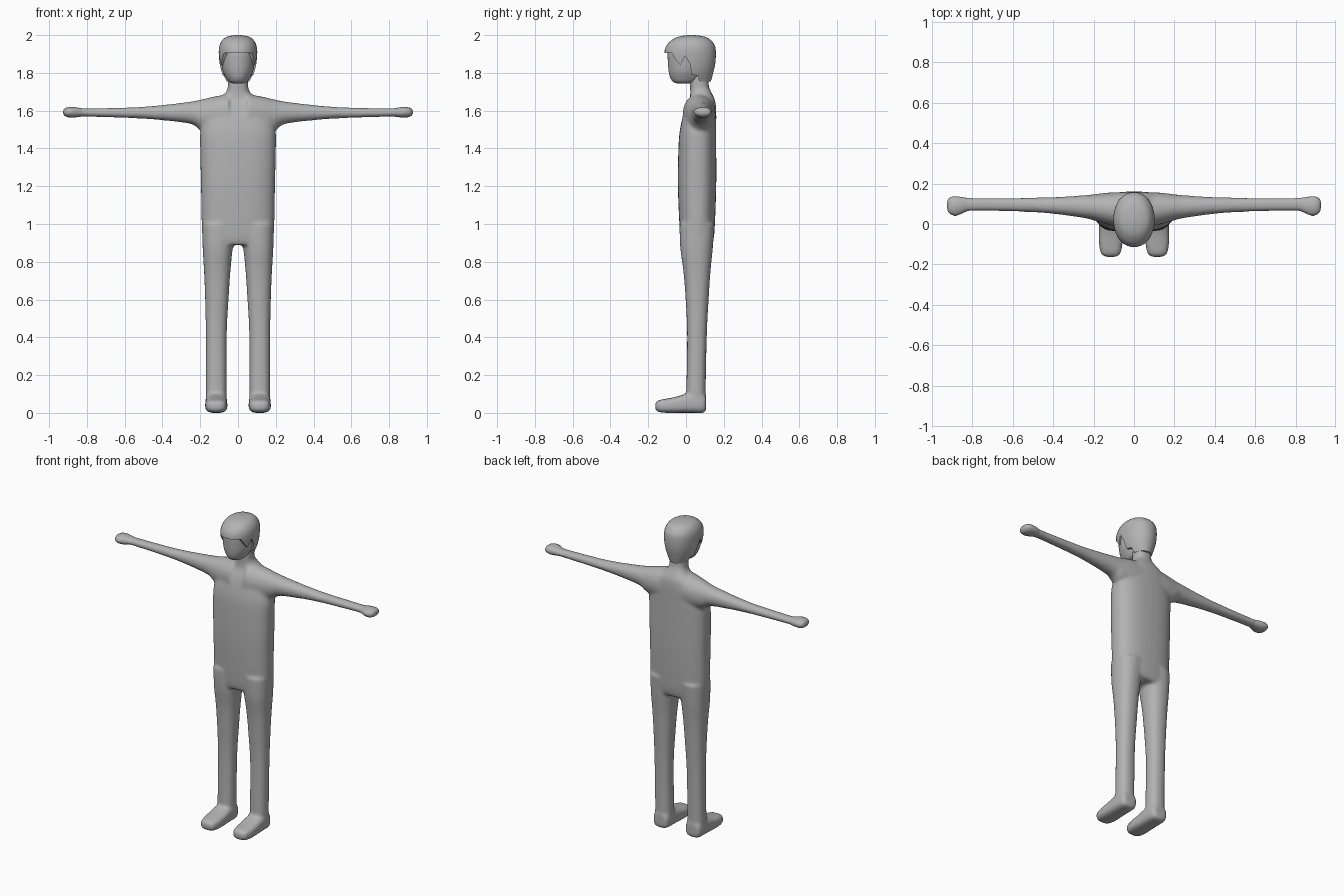
import bpy
import bmesh
import math

if "Cube" in bpy.data.objects:
    bpy.data.objects.remove(bpy.data.objects["Cube"], do_unlink=True)

grey = bpy.data.materials.new("plain grey")
grey.use_nodes = True
grey.diffuse_color = (0.45, 0.45, 0.45, 1)
grey.node_tree.nodes["Principled BSDF"].inputs["Base Color"].default_value = grey.diffuse_color


def refine(sections, steps):
    """Resample the sections along a Catmull-Rom curve."""
    result = []
    last = len(sections) - 1
    for i in range(last):
        quad = [sections[min(max(i + k, 0), last)] for k in (-1, 0, 1, 2)]
        for s in range(steps):
            t = s / steps
            result.append([
                b + t / 2 * (c - a + t * (2 * a - 5 * b + 4 * c - d + t * (3 * (b - c) + d - a)))
                for a, b, c, d in zip(*quad)])
    result.append(list(sections[-1]))
    return result


def power(value, exponent):
    return math.copysign(abs(value) ** exponent, value)


def loft(bm, axis, sections, roundness=2.0, side=1, sides=40, steps=5):
    """Skin rounded sections (position, low, high, low, high) along an axis."""
    u, v = [k for k in range(3) if k != axis]
    rings = []
    for pos, u_low, u_high, v_low, v_high in refine(sections, steps):
        ring = []
        for k in range(sides):
            angle = math.tau * k / sides
            cu = power(math.cos(angle), 2 / roundness)
            cv = power(math.sin(angle), 2 / roundness)
            co = [0, 0, 0]
            co[axis] = pos
            co[u] = (u_low + u_high + cu * (u_high - u_low)) / 2
            co[v] = (v_low + v_high + cv * (v_high - v_low)) / 2
            co[0] *= side
            ring.append(bm.verts.new(co))
        rings.append(ring)
    for lower, upper in zip(rings, rings[1:]):
        for k in range(sides):
            n = (k + 1) % sides
            bm.faces.new((lower[k], lower[n], upper[n], upper[k]))
    bm.faces.new(rings[0])
    bm.faces.new(rings[-1])


def symmetric(sections):
    """Turn (z, half width, front, back) into full sections."""
    return [(z, -w, w, front, back) for z, w, front, back in sections]


def make_object(name, bm):
    bmesh.ops.recalc_face_normals(bm, faces=bm.faces[:])
    mesh = bpy.data.meshes.new(name)
    bm.to_mesh(mesh)
    bm.free()
    mesh.materials.append(grey)
    obj = bpy.data.objects.new(name, mesh)
    bpy.context.collection.objects.link(obj)
    return obj


def select_only(obj):
    bpy.ops.object.select_all(action="DESELECT")
    obj.select_set(True)
    bpy.context.view_layer.objects.active = obj


def apply_modifiers(obj):
    select_only(obj)
    for modifier in list(obj.modifiers):
        bpy.ops.object.modifier_apply(modifier=modifier.name)


def shade(obj, degrees):
    select_only(obj)
    bpy.ops.object.shade_smooth_by_angle(angle=math.radians(degrees))


# Torso and neck, from crotch up into the head
torso = symmetric([
    (0.89, 0.175, -0.02, 0.135), (0.95, 0.19, -0.032, 0.15),
    (1.2, 0.196, -0.043, 0.16), (1.4, 0.2, -0.04, 0.16),
    (1.5, 0.198, -0.032, 0.16), (1.6, 0.17, -0.008, 0.16),
    (1.65, 0.12, 0.015, 0.155), (1.68, 0.08, 0.022, 0.143),
    (1.71, 0.057, 0.022, 0.128), (1.74, 0.054, 0.02, 0.12),
    (1.82, 0.054, 0.02, 0.12)])

# Leg, from ankle to hip
leg = [
    (0.05, 0.06, 0.17, 0, 0.103), (0.4, 0.06, 0.17, 0.006, 0.11),
    (0.6, 0.05, 0.174, -0.002, 0.12), (0.75, 0.04, 0.18, -0.014, 0.13),
    (0.87, 0.028, 0.187, -0.03, 0.142), (1, 0.01, 0.19, -0.035, 0.152)]

# Foot, from toe to heel
foot = [
    (-0.163, 0.09, 0.14, 0.02, 0.05), (-0.148, 0.068, 0.163, 0.005, 0.066),
    (-0.1, 0.057, 0.173, 0, 0.076), (-0.05, 0.056, 0.174, 0, 0.086),
    (-0.01, 0.057, 0.173, 0, 0.098), (0.04, 0.058, 0.172, 0, 0.105),
    (0.09, 0.062, 0.168, 0, 0.1), (0.107, 0.075, 0.155, 0.01, 0.09)]

# Arm and mitten hand, from chest to fingertips
arm = [
    (0.05, -0.02, 0.158, 1.48, 1.688), (0.12, -0.005, 0.156, 1.485, 1.676),
    (0.2, 0.018, 0.147, 1.5, 1.658), (0.25, 0.03, 0.142, 1.53, 1.648),
    (0.4, 0.05, 0.133, 1.549, 1.63), (0.55, 0.06, 0.13, 1.56, 1.618),
    (0.8, 0.064, 0.13, 1.568, 1.612), (0.84, 0.054, 0.134, 1.566, 1.616),
    (0.88, 0.038, 0.14, 1.562, 1.621), (0.912, 0.046, 0.136, 1.567, 1.617),
    (0.927, 0.065, 0.12, 1.58, 1.604)]

bm = bmesh.new()
loft(bm, 2, torso, roundness=2.5)
for side in (1, -1):
    loft(bm, 2, leg, roundness=2.3, side=side)
    loft(bm, 1, foot, roundness=3.2, side=side)
    loft(bm, 0, arm, roundness=2.1, side=side)
body = make_object("body", bm)

# Fuse the limbs into one skin and soften the joins
fuse = body.modifiers.new("fuse", "REMESH")
fuse.mode = "VOXEL"
fuse.voxel_size = 0.01
soften = body.modifiers.new("soften", "SMOOTH")
soften.factor = 0.5
soften.iterations = 7
apply_modifiers(body)
if not body.data.materials:
    body.data.materials.append(grey)
shade(body, 60)

# Face, from chin to forehead
face_shape = symmetric([
    (1.745, 0.03, -0.05, 0.03), (1.753, 0.048, -0.069, 0.06),
    (1.775, 0.064, -0.084, 0.085), (1.81, 0.08, -0.092, 0.1),
    (1.86, 0.089, -0.096, 0.115), (1.91, 0.091, -0.096, 0.12),
    (1.95, 0.08, -0.08, 0.11)])
bm = bmesh.new()
loft(bm, 2, face_shape)
face = make_object("face", bm)
shade(face, 60)

# Hair cap, a full head shape with the face opening cut away
hair_shape = symmetric([
    (1.755, 0.066, -0.09, 0.132), (1.8, 0.085, -0.1, 0.144),
    (1.85, 0.097, -0.11, 0.155), (1.91, 0.102, -0.114, 0.158),
    (1.95, 0.096, -0.1, 0.15), (1.98, 0.077, -0.066, 0.123),
    (1.994, 0.05, -0.03, 0.09), (2, 0.012, 0.01, 0.045)])
bm = bmesh.new()
loft(bm, 2, hair_shape, roundness=2.1)
hair = make_object("hair", bm)

# Side outline of the opening: fringe, pointed lock, sideburn, nape
outline = [
    (-0.3, 1.905), (-0.075, 1.905), (-0.055, 1.87), (-0.03, 1.84),
    (-0.005, 1.89), (0.02, 1.85), (0.03, 1.79), (0.065, 1.785),
    (0.075, 1.7), (-0.3, 1.7)]
bm = bmesh.new()
profile = bm.faces.new([bm.verts.new((-0.3, y, z)) for y, z in outline])
extruded = bmesh.ops.extrude_face_region(bm, geom=[profile])["geom"]
moved = [g for g in extruded if isinstance(g, bmesh.types.BMVert)]
bmesh.ops.translate(bm, verts=moved, vec=(0.6, 0, 0))
cutter = make_object("face_opening_cutter", bm)
cutter.hide_render = True

cut = hair.modifiers.new("face opening", "BOOLEAN")
cut.operation = "DIFFERENCE"
cut.solver = "EXACT"
cut.object = cutter
apply_modifiers(hair)
bpy.data.objects.remove(cutter, do_unlink=True)
shade(hair, 40)
